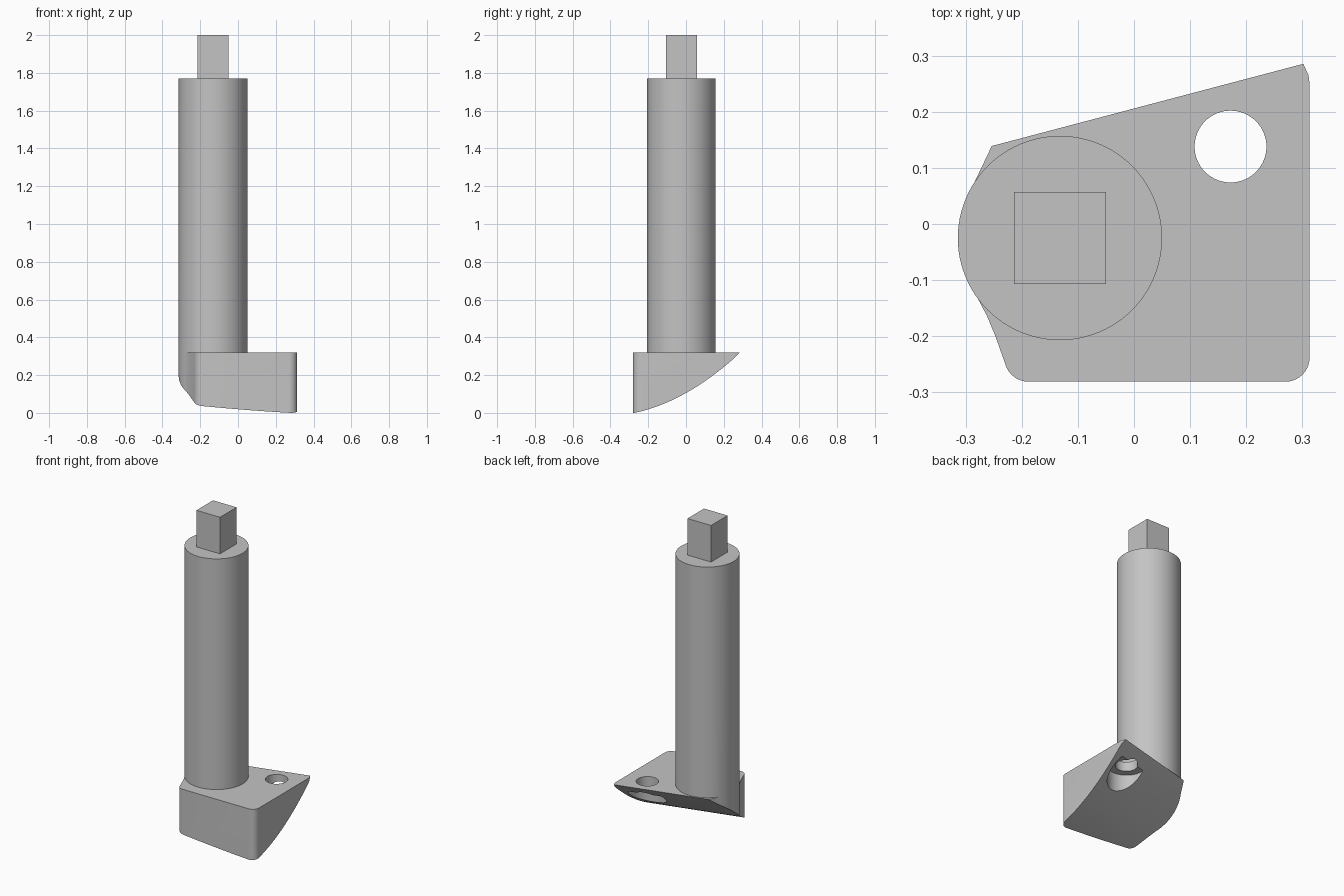
import bpy, bmesh
from math import cos, sin, pi, radians
from mathutils import Vector

if "Cube" in bpy.data.objects:
    bpy.data.objects.remove(bpy.data.objects["Cube"])

steel = bpy.data.materials.new("steel grey")
steel.use_nodes = True
GREY = (0.55, 0.55, 0.55, 1)
steel.diffuse_color = GREY
steel.node_tree.nodes["Principled BSDF"].inputs["Base Color"].default_value = GREY


def prism(name, points, offset):
    """Closed solid made by sweeping a polygon along an offset."""
    bm = bmesh.new()
    face = bm.faces.new([bm.verts.new(p) for p in points])
    swept = bmesh.ops.extrude_face_region(bm, geom=[face])["geom"]
    bmesh.ops.translate(bm, vec=offset, verts=[v for v in swept if isinstance(v, bmesh.types.BMVert)])
    bmesh.ops.recalc_face_normals(bm, faces=bm.faces)
    mesh = bpy.data.meshes.new(name)
    bm.to_mesh(mesh)
    bm.free()
    mesh.materials.append(steel)
    obj = bpy.data.objects.new(name, mesh)
    bpy.context.collection.objects.link(obj)
    return obj


def arc(x, y, r, start, end, steps):
    angles = [radians(start + (end - start) * i / steps) for i in range(steps + 1)]
    return [(x + r * cos(a), y + r * sin(a)) for a in angles]


def column(name, outline, bottom, top):
    return prism(name, [(x, y, bottom) for x, y in outline], (0, 0, top - bottom))


def cylinder(name, x, y, r, bottom, top, sides=96):
    return column(name, arc(x, y, r, 0, 360, sides)[:-1], bottom, top)


def combine(obj, other, operation):
    mod = obj.modifiers.new(operation, "BOOLEAN")
    mod.operation, mod.object, mod.solver = operation, other, "EXACT"
    bpy.context.view_layer.objects.active = obj
    bpy.ops.object.modifier_apply(modifier=mod.name)
    bpy.data.objects.remove(other)


# Foot plate outline, counterclockwise from the front left corner
TOP = 0.32
outline = arc(-0.188, -0.238, 0.043, 195, 270, 8)
outline += arc(0.27, -0.238, 0.043, 270, 360, 10)
outline += [(0.313, 0.25), (0.311, 0.265), (0.302, 0.285), (0.29, 0.32),
            (-0.262, 0.165), (-0.253, 0.14), (-0.285, 0.073),
            (-0.285, -0.12), (-0.262, -0.164), (-0.247, -0.2)]
body = column("foot_and_shaft", outline, -0.1, TOP)

# Round shaft
SX, SY = -0.132, -0.025
combine(body, cylinder("shaft", SX, SY, 0.182, -0.05, 1.77), "UNION")

# Curved underside, swept parallel to the slanted back edge
along = Vector((0.967, 0.255, 0)).normalized()
across = Vector((-along.y, along.x, 0))
profile = []
for i in range(33):
    u = -0.06 + 0.68 * i / 32
    profile.append((u, 0.22 * u + 0.683 * u * u if u > 0 else 0.22 * u))
profile += [(0.62, -0.4), (-0.06, -0.4)]
points = [across * (u - 0.343) - along + Vector((0, 0, z)) for u, z in profile]
combine(body, prism("underside_cutter", points, along * 2), "DIFFERENCE")

# Bolt hole with a counterbore from below
HX, HY = 0.172, 0.138
combine(body, cylinder("hole_cutter", HX, HY, 0.064, -0.2, 0.5, 64), "DIFFERENCE")
combine(body, cylinder("counterbore_cutter", HX, HY, 0.11, -0.2, 0.26, 64), "DIFFERENCE")

# Square drive end
h = 0.082
square = [(SX - h, SY - h), (SX + h, SY - h), (SX + h, SY + h), (SX - h, SY + h)]
column("square_drive", square, 1.77, 2.0)

bpy.ops.object.select_all(action="DESELECT")
body.select_set(True)
bpy.context.view_layer.objects.active = body
bpy.ops.object.shade_smooth_by_angle(angle=radians(25))
